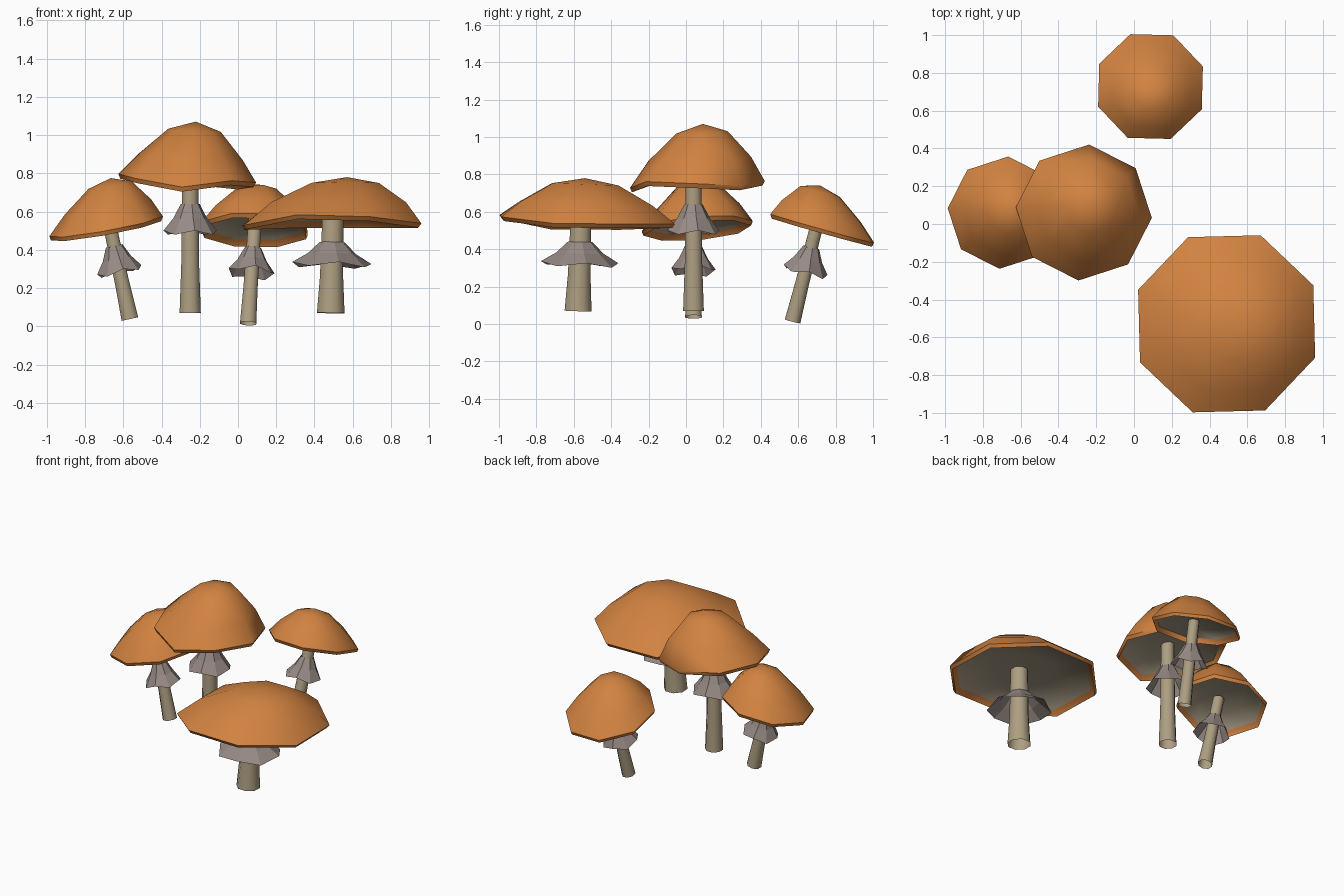
import bpy, bmesh, math
from mathutils import Vector

if "Cube" in bpy.data.objects:
    bpy.data.objects.remove(bpy.data.objects["Cube"])

SIDES = 8


def material(name, rgb):
    m = bpy.data.materials.new(name)
    m.diffuse_color = (*rgb, 1.0)
    m.use_nodes = True
    m.node_tree.nodes["Principled BSDF"].inputs["Base Color"].default_value = m.diffuse_color
    return m


ORANGE = material("cap orange", (0.64, 0.225, 0.052))
GILL = material("gill beige", (0.42, 0.35, 0.25))
CREAM = material("stem beige", (0.42, 0.345, 0.225))
GREY = material("skirt grey", (0.31, 0.255, 0.235))


def loft(name, rings, mats, mat_rows=None, smooth=None):
    """Skin a list of rings; a ring of one point becomes a pole."""
    bm = bmesh.new()
    rows = [[bm.verts.new(p) for p in ring] for ring in rings]
    for r, (a, b) in enumerate(zip(rows, rows[1:])):
        for i in range(SIDES):
            j = (i + 1) % SIDES
            if len(a) == 1:
                loop = (a[0], b[i], b[j])
            elif len(b) == 1:
                loop = (a[i], b[0], a[j])
            else:
                loop = (a[i], b[i], b[j], a[j])
            f = bm.faces.new(loop)
            f.material_index = mat_rows[r] if mat_rows else 0
    me = bpy.data.meshes.new(name)
    bm.to_mesh(me)
    bm.free()
    for m in mats:
        me.materials.append(m)
    ob = bpy.data.objects.new(name, me)
    bpy.context.collection.objects.link(ob)
    if smooth:
        bpy.ops.object.select_all(action='DESELECT')
        ob.select_set(True)
        bpy.context.view_layer.objects.active = ob
        bpy.ops.object.shade_smooth_by_angle(angle=math.radians(smooth))
    return ob


def circle(rot=0.0):
    return [Vector((math.cos(a), math.sin(a), 0)) for a in
            (math.radians(rot) + math.tau * i / SIDES for i in range(SIDES))]


# share of radius, share of height, extra drop, from apex to gill centre
CAP_PROFILE = [(0, 1, 0), (0.38, 0.86, 0), (0.76, 0.42, 0), (1, 0.03, 0),
               (0.97, 0, -0.015), (0.91, 0, 0.02), (0.45, 0, 0.055), (0, 0, 0.065)]


def cap(name, centre, radius, rot, slope, apex, wave=(0,) * SIDES):
    c, top = Vector(centre), Vector(apex)
    rings = []
    for f, h, dz in CAP_PROFILE:
        mid = c.lerp(top, h) + Vector((0, 0, dz))
        if f == 0:
            rings.append([mid])
            continue
        ring = []
        for d, w in zip(circle(rot), wave):
            p = mid + d * radius * f
            p.z += f * radius * (slope[0] * d.x + slope[1] * d.y)
            if f > 0.8:                  # uneven rim
                p.z += w
            ring.append(p)
        rings.append(ring)
    loft(name, rings, [ORANGE, GILL], [0, 0, 0, 0, 0, 1, 1], 50)


def placed(points, origin, axis):
    q = Vector((0, 0, 1)).rotation_difference(axis)
    return [origin + q @ p for p in points]


def stem(name, base, top, r0, r1):
    """Tapered tube, open at the bottom, hidden in the cap at the top."""
    b, t = Vector(base), Vector(top)
    rings = []
    for s, r in ((0, r0), (0.35, r0 * 0.35 + r1 * 0.65), (1, r1)):
        rings.append(placed([d * r for d in circle(22.5)], b.lerp(t, s), t - b))
    loft(name, rings, [CREAM], smooth=50)


def skirt(name, base, top, z_top, z_hem, r_top, r_hem):
    """Flared ring around the stem with an uneven hem."""
    b, t = Vector(base), Vector(top)
    axis = (t - b).normalized()
    rings = []
    for s, f, jag in ((0, 0, 0), (0.5, 0.43, 0), (1, 1, 0.011)):
        z = z_top + (z_hem - z_top) * s
        o = b + axis * ((z - b.z) / axis.z)
        r = r_top + (r_hem - r_top) * f
        pts = [d * r + Vector((0, 0, jag * (-1) ** i))
               for i, d in enumerate(circle(10))]
        rings.append(placed(pts, o, axis))
    loft(name, rings, [GREY])


# name, cap (centre, radius, turn, slope, apex, wave), stem (base, top, radii), skirt
MUSHROOMS = [
    ("left", ((-0.69, 0.06, 0.515), 0.298, -4.5, (0.18, 0.08), (-0.665, 0.06, 0.775)),
     ((-0.565, 0.04, 0.038), (-0.68, 0.04, 0.57), 0.048, 0.037),
     (0.42, 0.285, 0.045, 0.12)),
    ("tall", ((-0.267, 0.06, 0.75), 0.361, -4.5, (-0.06, 0.05), (-0.22, 0.09, 1.07),
              (0.015, -0.015, -0.01, 0, 0.015, 0.01, -0.015, 0.03)),
     ((-0.25, 0.04, 0.07), (-0.25, 0.04, 0.82), 0.06, 0.045),
     (0.64, 0.49, 0.05, 0.142)),
    ("back", ((0.087, 0.728, 0.505), 0.297, 21, (-0.02, -0.28), (0.10, 0.715, 0.742)),
     ((0.053, 0.57, 0.015), (0.09, 0.71, 0.57), 0.046, 0.037),
     (0.41, 0.28, 0.044, 0.122)),
    ("wide", ((0.488, -0.528, 0.545), 0.502, 24, (0, -0.035), (0.57, -0.54, 0.78),
              (-0.01, 0, 0, -0.02, -0.03, 0.015, 0.005, -0.02)),
     ((0.485, -0.577, 0.07), (0.497, -0.56, 0.61), 0.078, 0.059),
     (0.44, 0.32, 0.066, 0.21)),
]

for label, c, s, k in MUSHROOMS:
    cap(label + "_cap", *c)
    stem(label + "_stem", *s)
    skirt(label + "_skirt", s[0], s[1], *k)
